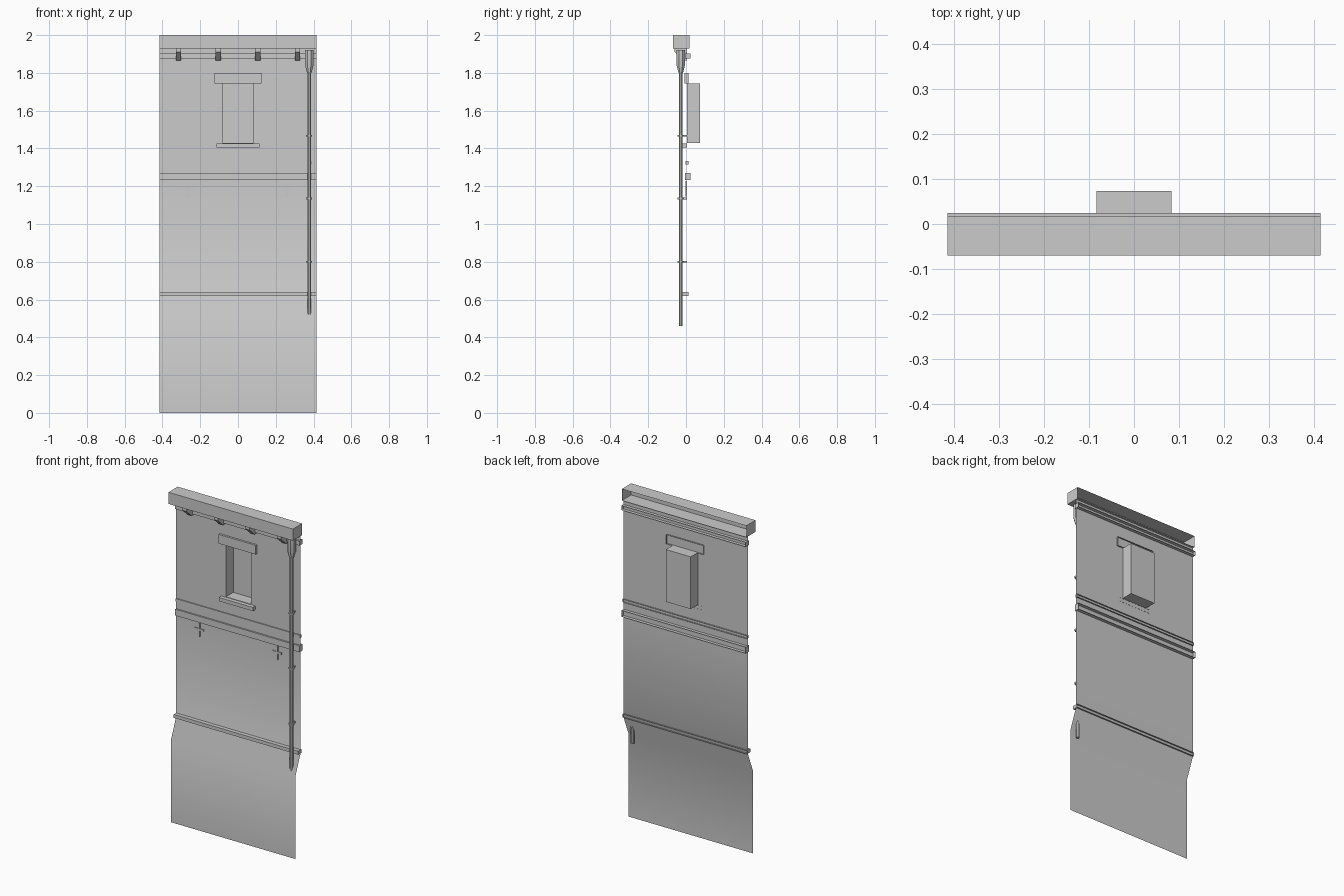
import bpy, bmesh, math

if "Cube" in bpy.data.objects:
    bpy.data.objects.remove(bpy.data.objects["Cube"])

W = 0.415    # half width of the facade
WY = 0.004   # wall plane
HX = 0.083   # window half width


def finish(name, bm, smooth=False):
    me = bpy.data.meshes.new(name)
    bm.to_mesh(me)
    bm.free()
    ob = bpy.data.objects.new(name, me)
    bpy.context.collection.objects.link(ob)
    if smooth:
        bpy.ops.object.select_all(action='DESELECT')
        ob.select_set(True)
        bpy.context.view_layer.objects.active = ob
        bpy.ops.object.shade_smooth_by_angle(angle=math.radians(30))
    return ob


def box(name, x, y, z, open_side=None):
    """Box from ranges; open_side +1 / -1 leaves out the back / front face."""
    bm = bmesh.new()
    bmesh.ops.create_cube(bm, size=1)
    if open_side:
        gone = [f for f in bm.faces if f.normal.y * open_side > 0.9]
        bmesh.ops.delete(bm, geom=gone, context='FACES')
    for v in bm.verts:
        for i, r in enumerate((x, y, z)):
            v.co[i] = r[0] if v.co[i] < 0 else r[1]
    return finish(name, bm)


def extrude(name, prof, x0, x1):
    """Closed (y, z) profile extruded along x."""
    bm = bmesh.new()
    f = bm.faces.new([bm.verts.new((x0, y, z)) for y, z in prof])
    r = bmesh.ops.extrude_face_region(bm, geom=[f])
    for v in r['geom']:
        if isinstance(v, bmesh.types.BMVert):
            v.co.x = x1
    bmesh.ops.recalc_face_normals(bm, faces=bm.faces)
    return finish(name, bm)


def lathe(name, cx, cy, prof, n=8):
    """Stack of n-sided rings given as (radius, z), top to bottom."""
    bm = bmesh.new()
    rings = [[bm.verts.new((cx + r * math.cos((k + .5) * math.tau / n),
                            cy + r * math.sin((k + .5) * math.tau / n), z))
              for k in range(n)] for r, z in prof]
    for a, b in zip(rings, rings[1:]):
        for k in range(n):
            bm.faces.new((a[k], b[k], b[(k + 1) % n], a[(k + 1) % n]))
    bm.faces.new(rings[0])
    bm.faces.new(rings[-1][::-1])
    bmesh.ops.recalc_face_normals(bm, faces=bm.faces)
    return finish(name, bm, True)


# wall sheet with flared base and a window hole
prof = [(-0.045, 0), (-0.045, 0.5), (WY, 0.62), (WY, 1.25),
        (WY, 1.43), (WY, 1.745), (WY, 1.93)]
xs = [-W, -HX, HX, W]
bm = bmesh.new()
grid = [[bm.verts.new((x, y, z)) for x in xs] for y, z in prof]
for j in range(len(prof) - 1):
    for i in range(3):
        if (i, j) != (1, 4):
            bm.faces.new((grid[j][i], grid[j][i + 1],
                          grid[j + 1][i + 1], grid[j + 1][i]))
finish("wall", bm, True)

# window recess, open to the front, normals facing inward
recess = box("window_recess", (-HX, HX), (WY, 0.074), (1.43, 1.745), -1)
recess.data.flip_normals()
box("window_lintel", (-0.124, 0.124), (-0.008, 0.012), (1.745, 1.80), 1)
box("window_sill", (-0.113, 0.113), (-0.02, 0.005), (1.405, 1.427), 1)

# horizontal mouldings, hollow at the back
box("eaves_gutter", (-W, W), (-0.07, 0.018), (1.93, 2.0), 1)
for name, y, z in (("top_moulding", (-0.006, 0.024), (1.875, 1.902)),
                   ("narrow_band", (-0.002, 0.012), (1.315, 1.333)),
                   ("middle_moulding", (-0.006, 0.024), (1.232, 1.27)),
                   ("base_moulding", (-0.02, 0.013), (0.62, 0.641))):
    box(name, (-W, W), y, z, 1)

# corbels under the gutter
for i in range(4):
    x = -0.315 + 0.21 * i
    extrude("corbel", [(WY, 1.93), (-0.06, 1.93), (-0.06, 1.91),
                       (-0.012, 1.866), (WY, 1.866)], x - 0.014, x + 0.014)

# wall anchor crosses
for x in (-0.26, 0.26):
    box("anchor_upright", (x - 0.006, x + 0.006), (-0.002, WY), (1.145, 1.228))
    box("anchor_bar", (x - 0.03, x + 0.03), (-0.002, WY), (1.181, 1.193))

# downpipe with hopper and brackets
px, py = 0.377, -0.028
lathe("downpipe", px, py, [(0.0105, 1.82), (0.0105, 0.46)])
lathe("hopper", px, py, [(0.024, 1.92), (0.024, 1.84), (0.013, 1.80)])
for z in (1.467, 1.135, 0.80):
    lathe("pipe_collar", px, py, [(0.017, z + 0.005), (0.017, z - 0.005)])
    box("pipe_bracket", (px - 0.005, px + 0.005), (py, WY), (z - 0.004, z + 0.004))
